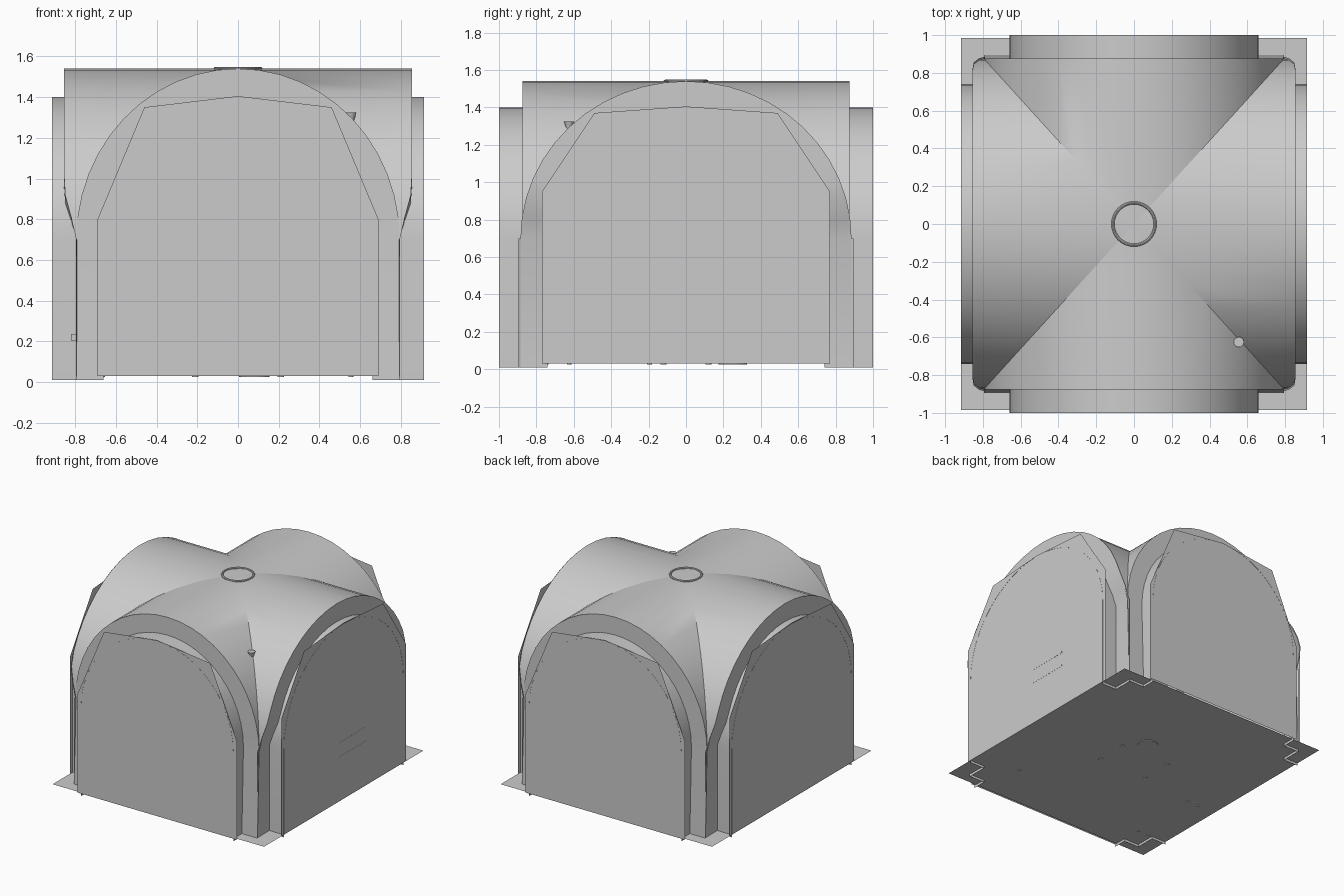
import bpy, bmesh, math
from mathutils import Matrix, Vector

if "Cube" in bpy.data.objects:
    bpy.data.objects.remove(bpy.data.objects["Cube"])

N = 24                       # arch segments
SPRING, BASE, FLOOR = 0.70, 0.01, 0.03
AX, AY, RISE = 0.795, 0.875, 0.84      # vault half spans and rise


def finish(name, bm, smooth=True):
    bmesh.ops.remove_doubles(bm, verts=bm.verts, dist=0.0005)
    me = bpy.data.meshes.new(name)
    bm.to_mesh(me)
    bm.free()
    ob = bpy.data.objects.new(name, me)
    bpy.context.collection.objects.link(ob)
    if smooth:
        bpy.ops.object.select_all(action='DESELECT')
        ob.select_set(True)
        bpy.context.view_layer.objects.active = ob
        bpy.ops.object.shade_smooth_by_angle(angle=math.radians(30))
    return ob


def strip(bm, a, b):
    """Quads between two equally long point rows."""
    va = [bm.verts.new(p) for p in a]
    vb = [bm.verts.new(p) for p in b]
    for i in range(len(a) - 1):
        bm.faces.new((va[i], va[i + 1], vb[i + 1], vb[i]))


def arch(half, rise, legs=True):
    """Arch profile as (across, z), optionally with straight legs."""
    pts = [(half * math.cos(math.pi * i / N), SPRING + rise * math.sin(math.pi * i / N))
           for i in range(N + 1)]
    return [(half, BASE)] + pts + [(-half, BASE)] if legs else pts


def place(side, u, d, z):
    """side 0/1 = front/back (across x), 2/3 = right/left (across y)."""
    s = -1 if side in (0, 3) else 1
    return (u, s * d, z) if side < 2 else (s * d, u, z)


def ring_depth(side, z):
    if side < 2:
        return 0.895 if z < SPRING else AY
    t = min(max((z - 0.70) / 0.24, 0), 1)
    return 0.79 + 0.065 * t


# four webs of the groin vault
bm = bmesh.new()
for side in range(4):
    span, depth = (AX, AY) if side < 2 else (AY, AX)
    inner, outer = [], []
    for u, z in arch(span, RISE, False):
        inner.append(place(side, u, depth * abs(u) / span, z))
        outer.append(place(side, u, max(AY if side < 2 else ring_depth(side, z),
                                        depth * abs(u) / span), z))
    strip(bm, inner, outer)
finish("groin_vault", bm)

# arch faces, tunnel reveals and wall panels on each side
names = ("front", "back", "right", "left")
for side, nm in enumerate(names):
    lengthwise = side < 2
    big = arch(AX if lengthwise else AY + 0.01, RISE)
    small = arch(0.66 if lengthwise else 0.74, 0.70)
    end = 1.0 if lengthwise else 0.915
    bm = bmesh.new()
    out_row = [place(side, u, ring_depth(side, z), z) for u, z in big]
    in_row = [place(side, u, ring_depth(side, z2), z) for (u, z), (_, z2) in zip(small, big)]
    strip(bm, out_row, in_row)
    strip(bm, in_row, [place(side, u, end, z) for u, z in small])
    finish(nm + "_arch", bm)

    half = [(0.69, FLOOR), (0.69, 0.80), (0.46, 1.35)] if lengthwise else \
           [(0.77, FLOOR), (0.77, 0.95), (0.49, 1.37)]
    prof = half + [(0, 1.405)] + [(-u, z) for u, z in reversed(half)]
    bm = bmesh.new()
    bm.faces.new([bm.verts.new(place(side, u, end - 0.001, z)) for u, z in prof])
    finish(nm + "_wall_panel", bm, False)

# corner piers close the gap between neighbouring arch faces
bm = bmesh.new()
for sx in (-1, 1):
    for sy in (-1, 1):
        plan = [(0.795, 0.895), (0.79, 0.885)]
        strip(bm, [(sx * x, sy * y, BASE) for x, y in plan],
              [(sx * x, sy * y, SPRING) for x, y in plan])
finish("corner_piers", bm, False)

# floor sheet
bm = bmesh.new()
bmesh.ops.create_grid(bm, x_segments=1, y_segments=1, size=1,
                      matrix=Matrix.Translation((0, 0, FLOOR)) @ Matrix.Diagonal((0.915, 0.985, 1, 1)))
finish("floor", bm, False)


def box(bm, c, s):
    bmesh.ops.create_cube(bm, size=1, matrix=Matrix.Translation(c) @ Matrix.Diagonal((*s, 1)))


def cyl(bm, x, y, z0, z1, r0, r1=None, seg=16):
    bmesh.ops.create_cone(bm, cap_ends=True, segments=seg, radius1=r0,
                          radius2=r0 if r1 is None else r1, depth=z1 - z0,
                          matrix=Matrix.Translation((x, y, (z0 + z1) / 2)))


# crown ring at the vault centre
bpy.ops.mesh.primitive_torus_add(location=(0, 0, 1.54), major_radius=0.112, minor_radius=0.008,
                                 major_segments=32, minor_segments=8)
bpy.context.object.name = "crown_ring"

# table in the middle of the room
bm = bmesh.new()
box(bm, (0, 0, 0.36), (0.52, 0.32, 0.03))
for sx in (-1, 1):
    for sy in (-1, 1):
        cyl(bm, sx * 0.21, sy * 0.12, 0.025, 0.35, 0.016)
finish("table", bm)

# round stool behind the table
bm = bmesh.new()
cyl(bm, 0.08, 0.25, 0.025, 0.045, 0.075)
cyl(bm, 0.08, 0.25, 0.045, 0.22, 0.015)
cyl(bm, 0.08, 0.25, 0.22, 0.25, 0.08)
finish("stool", bm)

# tall lamp whose tip reaches the vault
bm = bmesh.new()
cyl(bm, 0.555, -0.625, 0.025, 1.27, 0.012)
cyl(bm, 0.555, -0.625, 1.27, 1.325, 0.01, 0.027)
finish("standing_lamp", bm)

# bench along the left wall
bm = bmesh.new()
box(bm, (-0.72, -0.47, 0.22), (0.2, 0.62, 0.03))
for x in (-0.667, -0.76):
    for y in (-0.195, -0.75):
        cyl(bm, x, y, 0.025, 0.21, 0.014)
finish("bench", bm)

# pair of shelves on the right wall
bm = bmesh.new()
for z in (0.37, 0.48):
    box(bm, (0.865, 0.115, z), (0.1, 0.33, 0.015))
finish("wall_shelves", bm, False)
